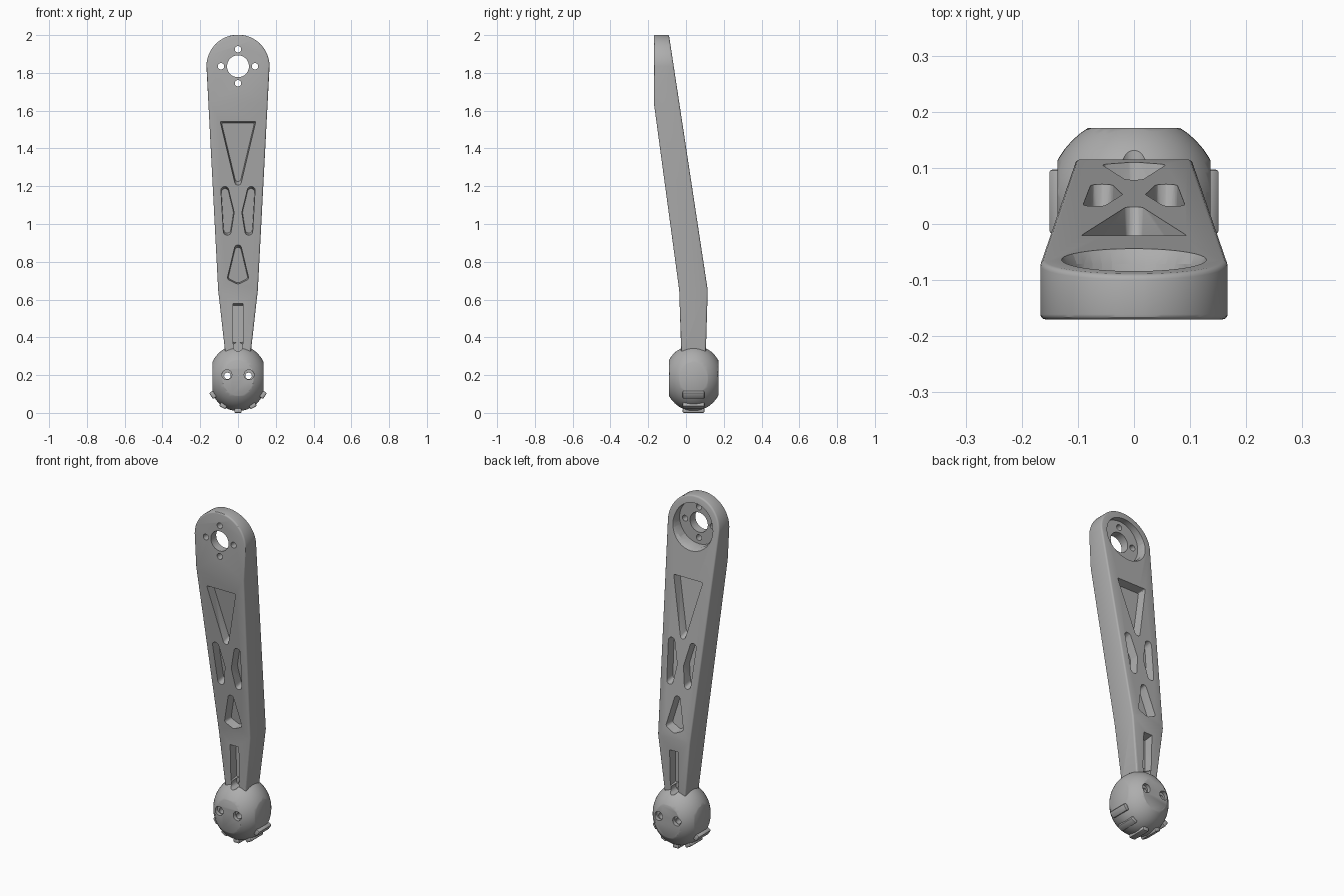
import bpy, bmesh
from math import sin, cos, pi, radians
from mathutils import Vector, Matrix

if "Cube" in bpy.data.objects:
    bpy.data.objects.remove(bpy.data.objects["Cube"])

metal = bpy.data.materials.new("satin grey")
metal.use_nodes = True
grey = (0.42, 0.42, 0.42, 1)
metal.diffuse_color = grey
metal.node_tree.nodes["Principled BSDF"].inputs["Base Color"].default_value = grey

HUB_Z, HUB_R = 1.835, 0.167
BALL = Vector((0, 0.04, 0.185))


def lerp(table, z):
    """Piecewise linear lookup in (z, value) pairs."""
    for (z0, a), (z1, b) in zip(table, table[1:]):
        if z <= z1:
            break
    return a + (b - a) * (z - z0) / (z1 - z0)


FRONT = [(0.25, -0.023), (0.65, -0.036), (1.64, -0.17), (2.01, -0.17)]
BACK = [(0.25, 0.103), (0.65, 0.115), (2.0, -0.09)]
WIDTH = [(0.25, 0.06), (0.65, 0.105), (HUB_Z, HUB_R)]


def make(name, bm):
    bmesh.ops.recalc_face_normals(bm, faces=bm.faces)
    mesh = bpy.data.meshes.new(name)
    bm.to_mesh(mesh)
    bm.free()
    obj = bpy.data.objects.new(name, mesh)
    bpy.context.collection.objects.link(obj)
    mesh.materials.append(metal)
    return obj


def apply(obj, kind, **settings):
    mod = obj.modifiers.new(kind, kind)
    for key, value in settings.items():
        setattr(mod, key, value)
    bpy.context.view_layer.objects.active = obj
    bpy.ops.object.modifier_apply(modifier=mod.name)


def combine(obj, other, operation="DIFFERENCE"):
    apply(obj, "BOOLEAN", object=other, operation=operation, solver="EXACT")
    bpy.data.objects.remove(other)


def rod(x, z, r, y0, y1, r1=None):
    """Round cutter along y, optionally tapered."""
    bm = bmesh.new()
    turn = Matrix.Translation((x, (y0 + y1) / 2, z)) @ Matrix.Rotation(-pi / 2, 4, "X")
    bmesh.ops.create_cone(bm, cap_ends=True, segments=40, radius1=r,
                          radius2=r1 or r, depth=y1 - y0, matrix=turn)
    return make("cutter", bm)


def pocket(circles, side):
    """Drafted pocket cutter around a set of (x, z, radius) corners."""
    bm = bmesh.new()
    pts = [(x + r * cos(k * pi / 8), z + r * sin(k * pi / 8))
           for x, z, r in circles for k in range(16)]
    cx = sum(p[0] for p in pts) / len(pts)
    cz = sum(p[1] for p in pts) / len(pts)
    for scale, depth in ((1, 0.08), (0.9, 0.02)):
        for x, z in pts:
            x, z = cx + (x - cx) * scale, cz + (z - cz) * scale
            mid = (lerp(FRONT, z) + lerp(BACK, z)) / 2
            bm.verts.new((x, mid + side * depth, z))
    hull = bmesh.ops.convex_hull(bm, input=bm.verts)
    loose = [v for v in bm.verts if not v.link_faces]
    bmesh.ops.delete(bm, geom=loose, context="VERTS")
    return make("cutter", bm)


# Bent, tapering arm with a rounded top
rows = [(z, lerp(WIDTH, z)) for z in (0.25, 0.65, 1.64)]
STEPS = 16
for i in range(STEPS):
    a = i / STEPS * pi / 2
    rows.append((HUB_Z + HUB_R * sin(a), HUB_R * cos(a)))
bm = bmesh.new()
rings = []
for z, w in rows:
    f, b = lerp(FRONT, z), lerp(BACK, z)
    rings.append([bm.verts.new(p) for p in ((-w, f, z), (w, f, z), (w, b, z), (-w, b, z))])
for low, high in zip(rings, rings[1:]):
    for k in range(4):
        n = (k + 1) % 4
        bm.faces.new((low[k], low[n], high[n], high[k]))
bm.faces.new(rings[0])
bm.faces.new(rings[-1])
bmesh.ops.recalc_face_normals(bm, faces=bm.faces)
bmesh.ops.dissolve_limit(bm, angle_limit=radians(0.8), verts=bm.verts, edges=bm.edges)
arm = make("arm", bm)
apply(arm, "BEVEL", width=0.009, segments=3, limit_method="ANGLE",
      angle_limit=radians(40), use_clamp_overlap=False)

# Ball end with flattened front, back and sides
bm = bmesh.new()
bmesh.ops.create_uvsphere(bm, u_segments=48, v_segments=32, radius=1,
                          matrix=Matrix.Translation(BALL) @ Matrix.Diagonal((0.155, 0.155, 0.175, 1)))
for axis, reach in ((Vector((1, 0, 0)), 0.136), (Vector((0, 1, 0)), 0.131)):
    for s in (-1, 1):
        cut = bmesh.ops.bisect_plane(bm, geom=bm.verts[:] + bm.edges[:] + bm.faces[:],
                                     plane_co=BALL + axis * s * reach, plane_no=axis * s,
                                     clear_outer=True)
        rim = [e for e in cut["geom_cut"] if isinstance(e, bmesh.types.BMEdge)]
        bmesh.ops.edgenet_fill(bm, edges=rim)
combine(arm, make("ball", bm), "UNION")

# Lightening pockets and cable slot, on both faces
PANELS = [
    [(-0.09, 1.54, 0.005), (0.09, 1.54, 0.005), (0, 1.22, 0.018)],
    [(-0.07, 1.18, 0.021), (-0.048, 1.06, 0.028), (-0.057, 0.96, 0.021)],
    [(0.07, 1.18, 0.021), (0.048, 1.06, 0.028), (0.057, 0.96, 0.021)],
    [(0, 0.872, 0.019), (-0.04, 0.717, 0.016), (0.04, 0.717, 0.016), (0, 0.702, 0.02)],
    [(x, z, 0.002) for x in (-0.026, 0.026) for z in (0.365, 0.578)],
]
for side in (-1, 1):
    for panel in PANELS:
        combine(arm, pocket(panel, side))
    # Screw seat at the foot of the slot
    y0, y1 = sorted((0.04 + side * 0.02, 0.04 + side * 0.14))
    combine(arm, rod(0, 0.35, 0.024, y0, y1))

# Hub: rear bearing recess with a chamfered lip, bore and four bolt holes
combine(arm, rod(0, HUB_Z, 0.126, -0.12, 0.1))
combine(arm, rod(0, HUB_Z, 0.115, -0.095, -0.03, 0.145))
combine(arm, rod(0, HUB_Z, 0.058, -0.3, 0.1))
for k in range(4):
    a = k * pi / 2
    combine(arm, rod(0.09 * cos(a), HUB_Z + 0.09 * sin(a), 0.017, -0.3, 0.1))

# Counterbored cross holes through the ball
for x in (-0.056, 0.056):
    combine(arm, rod(x, 0.196, 0.017, -0.2, 0.3))
    for y0, y1 in ((-0.2, -0.07), (0.15, 0.3)):
        combine(arm, rod(x * 1.05, 0.202, 0.026, y0, y1))

# Grip ribs around the underside of the ball
ribs = []
for degrees, reach in ((34, 0.172), (62, 0.178), (90, 0.185), (118, 0.178), (146, 0.172)):
    a = radians(degrees)
    spot = BALL + Vector((cos(a), 0, -sin(a))) * (reach - 0.012)
    bm = bmesh.new()
    bmesh.ops.create_cube(bm, size=1, matrix=Matrix.Translation(spot)
                          @ Matrix.Rotation(a, 4, "Y") @ Matrix.Diagonal((0.024, 0.115, 0.038, 1)))
    rib = make("grip_rib", bm)
    apply(rib, "BEVEL", width=0.006, segments=2)
    ribs.append(rib)

bpy.ops.object.select_all(action="DESELECT")
for obj in [arm] + ribs:
    obj.select_set(True)
bpy.context.view_layer.objects.active = arm
bpy.ops.object.shade_smooth_by_angle(angle=radians(30))
